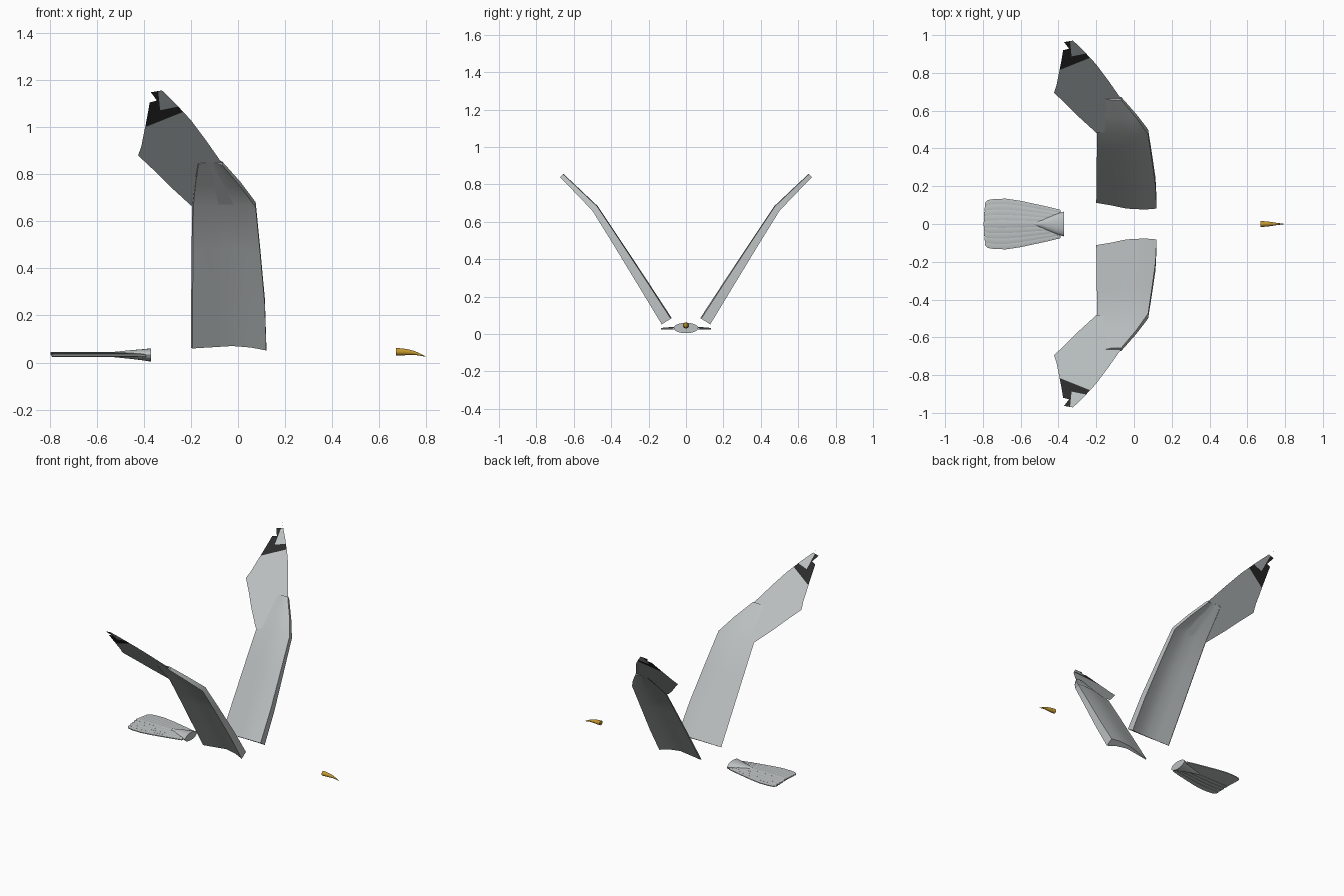
import bpy, bmesh, math
from mathutils import Vector

cube = bpy.data.objects.get("Cube")
if cube:
    bpy.data.objects.remove(cube, do_unlink=True)


def material(name, rgb):
    m = bpy.data.materials.new(name)
    m.use_nodes = True
    m.diffuse_color = (*rgb, 1)
    m.node_tree.nodes["Principled BSDF"].inputs["Base Color"].default_value = (*rgb, 1)
    return m


GREY = material("pale_grey", (0.5, 0.53, 0.53))
BLACK = material("wing_tip_black", (0.025, 0.025, 0.025))
GOLD = material("beak_gold", (0.56, 0.32, 0.03))


def finish(bm, name, mats, angle=35):
    me = bpy.data.meshes.new(name)
    bm.to_mesh(me)
    bm.free()
    ob = bpy.data.objects.new(name, me)
    bpy.context.collection.objects.link(ob)
    for m in mats:
        me.materials.append(m)
    bpy.ops.object.select_all(action='DESELECT')
    ob.select_set(True)
    bpy.context.view_layer.objects.active = ob
    bpy.ops.object.shade_smooth_by_angle(angle=math.radians(angle))
    return ob


def loft(name, sections, mat):
    """Skin closed cross-sections and cap both ends."""
    bm = bmesh.new()
    rings = [[bm.verts.new(p) for p in s] for s in sections]
    for a, b in zip(rings, rings[1:]):
        for i in range(len(a)):
            j = (i + 1) % len(a)
            bm.faces.new((a[i], a[j], b[j], b[i]))
    caps = [bm.faces.new(rings[0]), bm.faces.new(rings[-1])]
    bmesh.ops.triangulate(bm, faces=caps)
    bmesh.ops.recalc_face_normals(bm, faces=bm.faces)
    return finish(bm, name, [mat])


def ellipse(x, zc, ry, rz, n=20):
    return [(x, ry * math.cos(2 * math.pi * i / n), zc + rz * math.sin(2 * math.pi * i / n))
            for i in range(n)]


# Cambered wing section: chord fraction from leading edge, offset
SECTION = [(0, .022), (.2, .028), (.5, .022), (.75, .002), (1, -.014),
           (.98, -.019), (.7, -.009), (.45, 0), (.2, -.012), (0, -.035)]
# Wing stations: y, z, leading x, trailing x, thickness, tilt in degrees
STATIONS = [(.10, .07, .12, -.2, 1, 57), (.22, .26, .114, -.199, .88, 57),
            (.36, .48, .094, -.197, .72, 57), (.484, .672, .075, -.195, .6, 51),
            (.57, .757, .012, -.185, .5, 45), (.663, .848, -.068, -.17, .4, 45)]


def wing_arm(name, side):
    rings = []
    for y, z, lead, trail, thick, tilt in STATIONS:
        t = math.radians(tilt)
        rings.append([(lead + (trail - lead) * u,
                       side * (y - math.sin(t) * n * thick),
                       z + math.cos(t) * n * thick) for u, n in SECTION])
    loft(name, rings, GREY)


# Flat feather sheet outlined in plan, rising at 45 degrees
LEADING = [(.065, .49), (-.077, .675), (-.14, .765), (-.2, .845), (-.27, .92), (-.35, .997)]
FEATHER_TIPS = [(-.37, .963), (-.375, .92), (-.383, .873), (-.392, .825),
                (-.402, .777), (-.41, .735), (-.424, .695)]
TRAILING = [(-.36, .635), (-.29, .565), (-.2, .483)]


def wing_feathers(name, side):
    outline = list(LEADING)
    prev = LEADING[-1]
    for tip in FEATHER_TIPS:
        # Notch between neighbouring feather tips
        outline.append((max(prev[0], tip[0]) + .026, tip[1] + .008))
        outline.append(tip)
        prev = tip
    outline += TRAILING
    bm = bmesh.new()
    face = bm.faces.new([bm.verts.new((x, y, y + .184)) for x, y in outline])
    bmesh.ops.triangulate(bm, faces=[face])
    # Borders of the black band and pale tip
    low, low_n = Vector((-.37, .825, 0)), Vector((-.4, 1, 0))
    high, high_n = Vector((-.3, .893, 0)), Vector((-.2, 1, 0))
    inner, inner_n = Vector((-.332, .9, 0)), Vector((1, .1, 0))
    for co, no in ((low, low_n), (high, high_n), (inner, inner_n)):
        bmesh.ops.bisect_plane(bm, geom=bm.verts[:] + bm.edges[:] + bm.faces[:],
                               plane_co=co, plane_no=no)
    for f in bm.faces:
        c = f.calc_center_median()
        pale_tip = (c - high).dot(high_n) > 0 and (c - inner).dot(inner_n) > 0
        f.material_index = int((c - low).dot(low_n) > 0 and not pale_tip)
    for v in bm.verts:
        v.co.y *= side
    bm.normal_update()
    for f in bm.faces:
        if f.normal.z < 0:
            f.normal_flip()
    finish(bm, name, [GREY, BLACK])


for label, side in (("front", -1), ("back", 1)):
    wing_arm(label + "_wing_arm", side)
    wing_feathers(label + "_wing_feathers", side)

# Tail fan: overlapping feathers stepping down to the sides
FAN = [(-.39, .075), (-.45, .09), (-.52, .105), (-.6, .122), (-.68, .134),
       (-.74, .133), (-.78, .127), (-.797, .12)]
for i in range(-4, 5):
    rings = []
    z = .041 - .0025 * abs(i)
    for k, (x, w) in enumerate(FAN):
        half = .7 if k < len(FAN) - 1 else .42
        a, b = w * (i - half) / 4.7, w * (i + half) / 4.7
        x += .002 * abs(i) * k / len(FAN)
        m = (a + b) / 2
        rings.append([(x, a, z), (x, m, z + .004), (x, b, z),
                      (x, b, z - .006), (x, m, z - .007), (x, a, z - .006)])
    loft("tail_feather_%d" % (i + 5), rings, GREY)

# Tapered rump over the tail root
loft("tail_root", [ellipse(-.37, .032, .066, .028), ellipse(-.41, .033, .054, .023),
                   ellipse(-.46, .034, .034, .018), ellipse(-.51, .034, .014, .013),
                   ellipse(-.55, .034, .002, .009)], GREY)

# Hooked beak
loft("beak", [ellipse(.67, .046, .016, .016), ellipse(.70, .045, .014, .0145),
              ellipse(.725, .0435, .011, .012), ellipse(.75, .0405, .007, .008),
              ellipse(.772, .034, .004, .005), ellipse(.795, .026, .001, .001)], GOLD)
